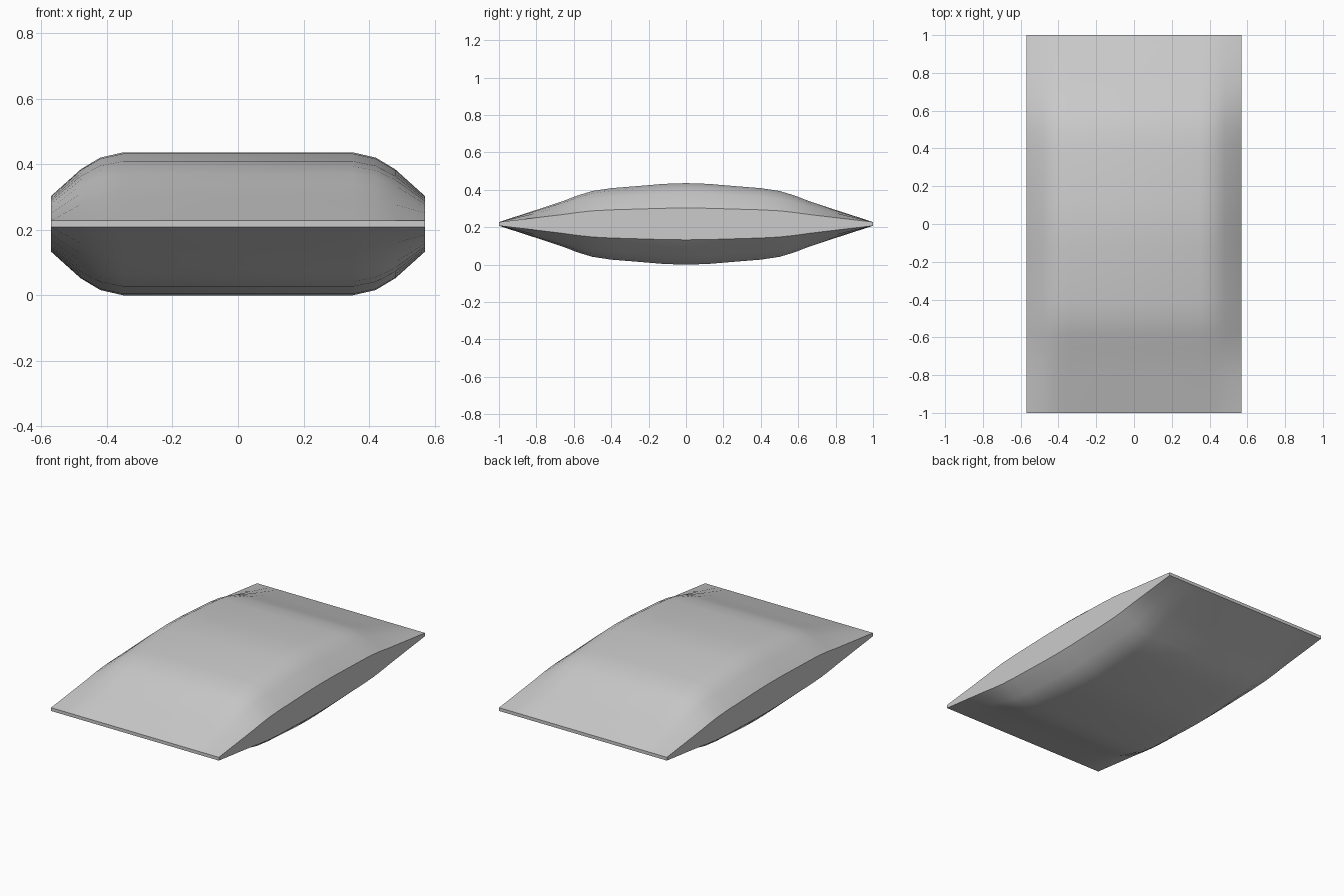
import bpy, bmesh

if "Cube" in bpy.data.objects:
    bpy.data.objects.remove(bpy.data.objects["Cube"])

MID = 0.218   # seam height
RIM = 0.01    # half thickness at the thin ends

# half-thickness profiles: across the width (at y=0) and along the length (at x=0)
across = [(0.35, 0.218), (0.42, 0.202), (0.48, 0.166), (0.57, 0.085)]
along = [(0.0, 0.218), (0.12, 0.214), (0.25, 0.203), (0.40, 0.191), (0.50, 0.176),
         (0.58, 0.152), (0.66, 0.121), (0.80, 0.075), (1.0, RIM)]


def mirrored(profile):
    left = [(-p, h) for p, h in reversed(profile) if p > 0]
    return left + profile


xs, ys = mirrored(across), mirrored(along)
bm = bmesh.new()


def sheet(sign):
    return [[bm.verts.new((x, y, MID + sign * (RIM + (hx - RIM) * (hy - RIM) / (MID - RIM))))
             for x, hx in xs] for y, hy in ys]


# puffed top and bottom
top, bottom = sheet(1), sheet(-1)
for grid in (top, bottom):
    for r0, r1 in zip(grid, grid[1:]):
        for i in range(len(xs) - 1):
            bm.faces.new((r0[i], r0[i + 1], r1[i + 1], r1[i]))

# flat side and end walls
for k in (0, -1):
    for i in range(len(xs) - 1):
        bm.faces.new((top[k][i], top[k][i + 1], bottom[k][i + 1], bottom[k][i]))
    for j in range(len(ys) - 1):
        bm.faces.new((top[j][k], top[j + 1][k], bottom[j + 1][k], bottom[j][k]))

bmesh.ops.recalc_face_normals(bm, faces=bm.faces)
mesh = bpy.data.meshes.new("cushion")
bm.to_mesh(mesh)
bm.free()
cushion = bpy.data.objects.new("cushion", mesh)
bpy.context.collection.objects.link(cushion)

# smooth shading, sharp wall edges
bpy.context.view_layer.objects.active = cushion
cushion.select_set(True)
bpy.ops.object.shade_smooth_by_angle(angle=0.61)
